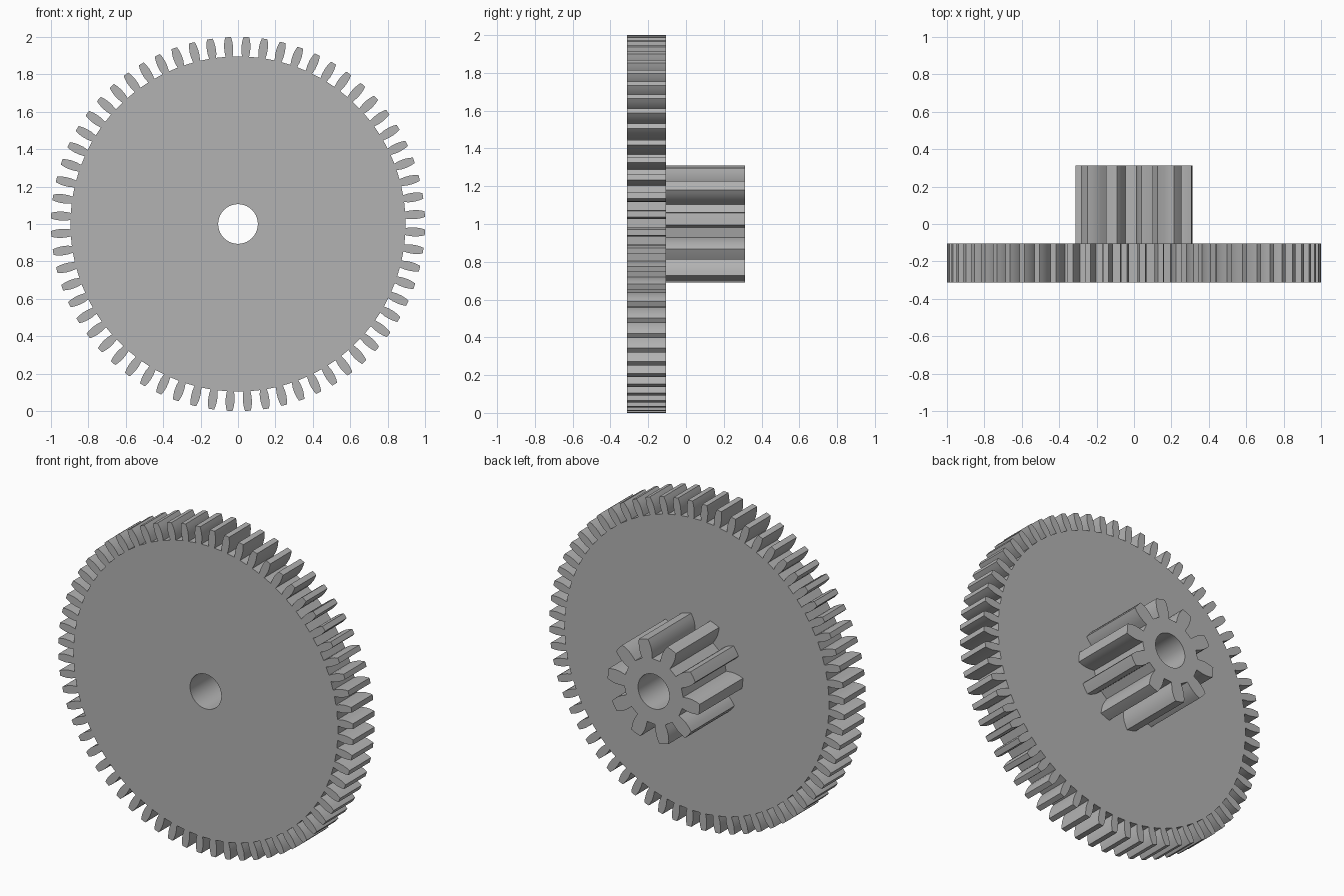
import bpy, bmesh, math
from mathutils import Vector

cube = bpy.data.objects.get("Cube")
if cube:
    bpy.data.objects.remove(cube, do_unlink=True)

# Single grey material
GREY = (0.45, 0.45, 0.45, 1.0)
grey = bpy.data.materials.new("grey")
grey.use_nodes = True
grey.diffuse_color = GREY
grey.node_tree.nodes["Principled BSDF"].inputs["Base Color"].default_value = GREY

AXLE_Z = 1.0
BORE = 0.106


def gear_outline(teeth, phase, flank):
    """Closed tooth outline; flank lists (radius, half width) from root to tip."""
    side = [(r, math.atan2(w, r)) for r, w in flank]
    tip = flank[-1][0]
    tooth = [(r, -a) for r, a in side] + [(tip, 0)] + [(r, a) for r, a in reversed(side)]
    step = math.tau / teeth
    return [(r * math.cos(phase + i * step + a), r * math.sin(phase + i * step + a))
            for i in range(teeth) for r, a in tooth]


def build_gear(name, outline, y_front, y_back):
    """Fill the outline around the bore and extrude it along the axle."""
    bm = bmesh.new()
    segments = 64
    bore = [(BORE * math.cos(math.tau * i / segments), BORE * math.sin(math.tau * i / segments))
            for i in range(segments)]
    edges = []
    for loop in (outline, bore):
        verts = [bm.verts.new((x, y_front, AXLE_Z + z)) for x, z in loop]
        edges += [bm.edges.new((v, verts[i - 1])) for i, v in enumerate(verts)]
    bmesh.ops.triangle_fill(bm, edges=edges, use_beauty=True, normal=Vector((0, -1, 0)))
    result = bmesh.ops.extrude_face_region(bm, geom=bm.faces[:], use_keep_orig=True)
    moved = [g for g in result["geom"] if isinstance(g, bmesh.types.BMVert)]
    bmesh.ops.translate(bm, verts=moved, vec=(0, y_back - y_front, 0))
    bmesh.ops.recalc_face_normals(bm, faces=bm.faces[:])
    mesh = bpy.data.meshes.new(name)
    bm.to_mesh(mesh)
    bm.free()
    mesh.materials.append(grey)
    obj = bpy.data.objects.new(name, mesh)
    bpy.context.collection.objects.link(obj)
    bpy.ops.object.select_all(action="DESELECT")
    obj.select_set(True)
    bpy.context.view_layer.objects.active = obj
    bpy.ops.object.shade_smooth_by_angle(angle=math.radians(25))
    return obj


# Large thin wheel at the front
wheel_flank = [(0.896, 0.019), (0.925, 0.0235), (0.955, 0.024), (0.98, 0.0205), (1.0, 0.0155)]
build_gear("large_gear", gear_outline(64, math.radians(3.05), wheel_flank), -0.313, -0.105)

# Small long pinion behind it
pinion_flank = [(0.2, 0.036), (0.235, 0.042), (0.262, 0.043), (0.29, 0.039), (0.312, 0.032)]
build_gear("small_pinion", gear_outline(10, math.radians(5), pinion_flank), -0.105, 0.313)
